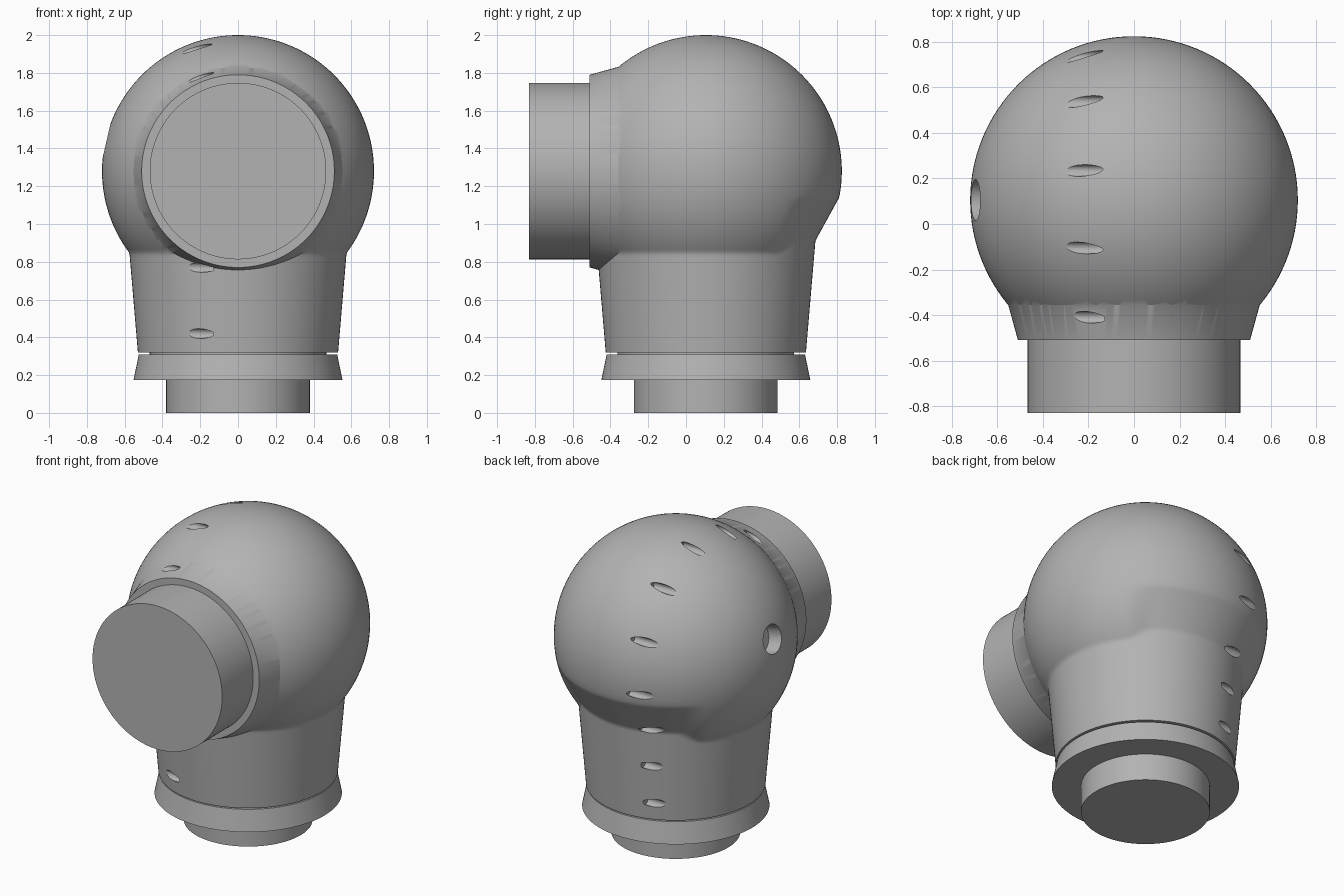
import bpy, bmesh, math
from mathutils import Vector, Matrix

if "Cube" in bpy.data.objects:
    bpy.data.objects.remove(bpy.data.objects["Cube"])

CY, CZ, R = 0.105, 1.28, 0.72      # ball centre (y, z) and radius
SEG = 128

grey = bpy.data.materials.new("mid grey")
grey.diffuse_color = (0.45, 0.45, 0.45, 1)
grey.use_nodes = True
grey.node_tree.nodes["Principled BSDF"].inputs["Base Color"].default_value = grey.diffuse_color


def finish(name, bm):
    bmesh.ops.recalc_face_normals(bm, faces=bm.faces)
    me = bpy.data.meshes.new(name)
    bm.to_mesh(me)
    bm.free()
    me.materials.append(grey)
    ob = bpy.data.objects.new(name, me)
    bpy.context.collection.objects.link(ob)
    return ob


def lathe(name, zs, radius, matrix, seg=SEG):
    """Closed surface of revolution; radius(i, angle) gives the outline at row i."""
    bm = bmesh.new()
    rows = []
    for i, z in enumerate(zs):
        row = []
        for k in range(seg):
            a = 2 * math.pi * k / seg
            r = radius(i, a)
            row.append(bm.verts.new(matrix @ Vector((r * math.cos(a), r * math.sin(a), z))))
        rows.append(row)
    for lo, hi in zip(rows, rows[1:]):
        for k in range(seg):
            n = (k + 1) % seg
            bm.faces.new((lo[k], lo[n], hi[n], hi[k]))
    bm.faces.new(rows[0][::-1])
    bm.faces.new(rows[-1])
    return finish(name, bm)


def turned(name, profile, matrix, seg=SEG):
    return lathe(name, [z for r, z in profile], lambda i, a: profile[i][0], matrix, seg)


def apply_boolean(ob, other, op):
    m = ob.modifiers.new(op.lower(), 'BOOLEAN')
    m.operation, m.solver, m.object = op, 'EXACT', other
    bpy.context.view_layer.objects.active = ob
    bpy.ops.object.modifier_apply(modifier=m.name)
    bpy.data.objects.remove(other)


def column_r(z):
    return 0.53 + (z - 0.32) * 0.085


def housing_r(z, a):
    """Ball above, tapered column below, flattened transition at the back."""
    ball = math.sqrt(max(R * R - (z - CZ) ** 2, 0))
    t = min(max((math.sin(a) - 0.62) / 0.2, 0), 1)
    chord = 0.585 + (z - 0.92) * 0.55
    if z < 1.15:
        ball += t * t * (3 - 2 * t) * (min(ball, chord) - ball)
    return max(column_r(z), ball) if z < 1.0 else ball


upright = Matrix.Translation((0, CY, 0))
forward = Matrix.Translation((0, 0, CZ)) @ Matrix.Rotation(math.pi / 2, 4, 'X')

# Housing: ball blended into column
zs = [0.32, 0.5, 0.68, 0.8] + [0.82 + 0.015 * i for i in range(22)]
a0 = math.asin((1.15 - CZ) / R)
zs += [CZ + R * math.sin(a0 + (math.pi / 2 - 0.003 - a0) * i / 40) for i in range(41)]
housing = lathe("housing", zs, lambda i, a: housing_r(zs[i], a), upright)

# Collar flaring from the outlet into the ball
apply_boolean(housing, turned("collar", [(0.582, 0.25), (0.51, 0.51)], forward), 'UNION')


def notch(y, z, out):
    """Sideways drilled mark: a rod ending flat at x = -0.13."""
    m = Matrix.Translation((0, y, z)) @ Matrix.Rotation(-math.pi / 2, 4, 'Y')
    tool = turned("notch_cutter", [(0.026, 0.13), (0.026, 0.5)], m, 20)
    apply_boolean(housing, tool, 'DIFFERENCE')


# Scale marks around the ball
for deg in (-46, -18, 11, 39.5, 68, 96):
    d = 0.715 if deg == -46 else 0.681
    a = math.radians(deg)
    notch(CY + d * math.sin(a), CZ + d * math.cos(a), d)

# Scale marks down the column, front and back
for side, z in ((-1, 0.42), (-1, 0.77), (1, 0.43), (1, 0.68), (1, 0.93)):
    d = math.sqrt(column_r(z) ** 2 - 0.26 ** 2) + 0.026
    notch(CY + side * d, z, d)

# Round recess on the left side
tilt = Matrix.Translation((0, CY, CZ)) @ Matrix.Rotation(math.radians(-77), 4, 'Y')
apply_boolean(housing, turned("recess_cutter", [(0.09, 0.62), (0.09, 0.8)], tilt, 48), 'DIFFERENCE')

# Outlet, base ring with groove, and lower stub
outlet = turned("outlet", [(0.467, 0.505), (0.467, 0.83)], forward)
base_ring = turned("base_ring", [(0.553, 0.175), (0.525, 0.31), (0.468, 0.31), (0.468, 0.325)], upright)
stub = turned("stub", [(0.38, 0), (0.38, 0.18)], upright)

for ob in (housing, outlet, base_ring, stub):
    bpy.ops.object.select_all(action='DESELECT')
    ob.select_set(True)
    bpy.context.view_layer.objects.active = ob
    bpy.ops.object.shade_smooth_by_angle(angle=math.radians(25))
